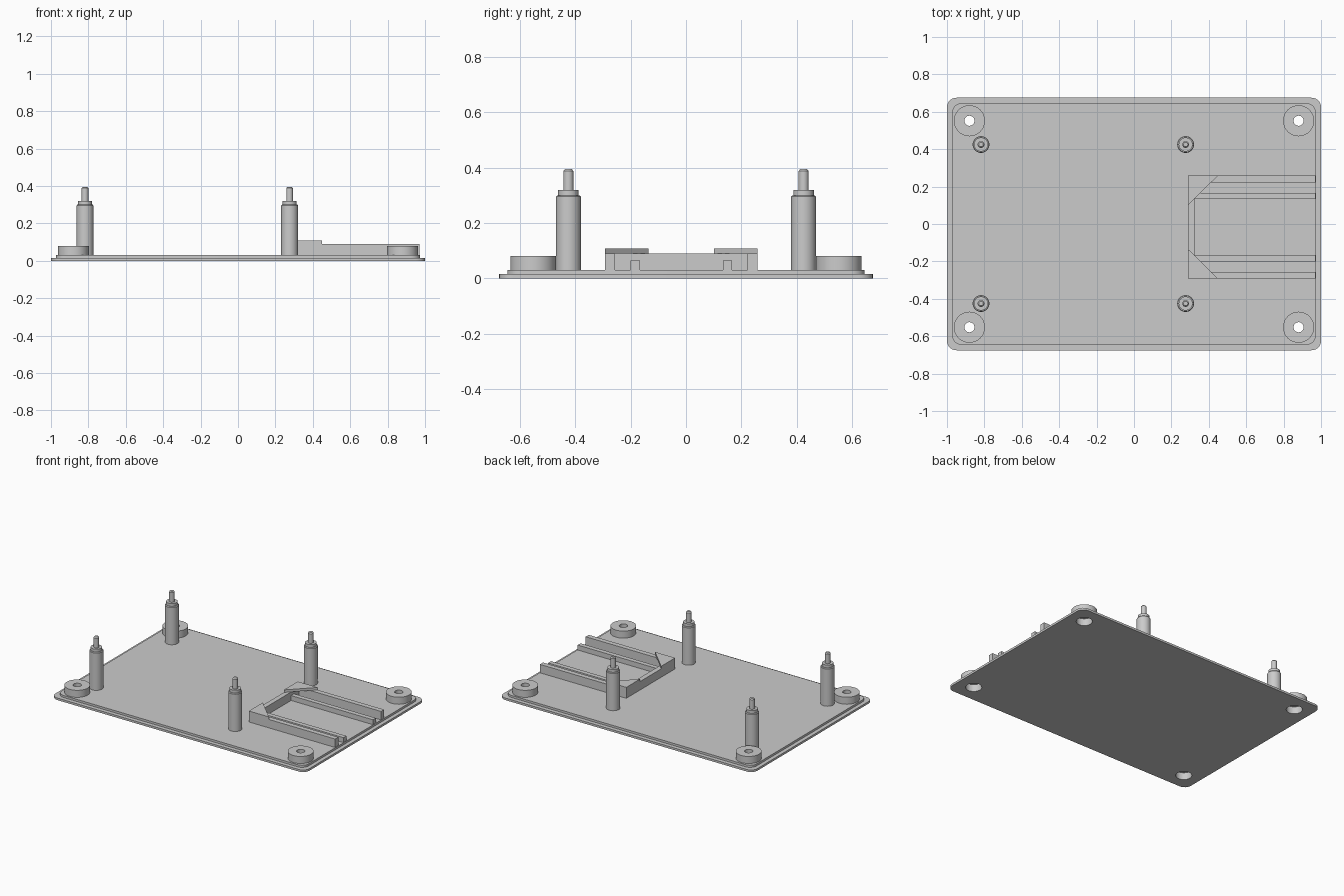
import bpy, bmesh, math

if "Cube" in bpy.data.objects:
    bpy.data.objects.remove(bpy.data.objects["Cube"], do_unlink=True)

grey = bpy.data.materials.new("plain_grey")
grey.use_nodes = True
colour = (0.6, 0.6, 0.6, 1)
grey.diffuse_color = colour
grey.node_tree.nodes["Principled BSDF"].inputs["Base Color"].default_value = colour


def make(name, bm):
    bmesh.ops.recalc_face_normals(bm, faces=bm.faces)
    mesh = bpy.data.meshes.new(name)
    bm.to_mesh(mesh)
    bm.free()
    mesh.materials.append(grey)
    obj = bpy.data.objects.new(name, mesh)
    bpy.context.collection.objects.link(obj)
    return obj


def prism(name, outline, z0, z1):
    """Extrude a flat outline between two heights."""
    bm = bmesh.new()
    face = bm.faces.new([bm.verts.new((x, y, z0)) for x, y in outline])
    top = bmesh.ops.extrude_face_region(bm, geom=[face])["geom"]
    verts = [g for g in top if isinstance(g, bmesh.types.BMVert)]
    bmesh.ops.translate(bm, verts=verts, vec=(0, 0, z1 - z0))
    return make(name, bm)


def rounded(hx, hy, r, steps=8):
    pts = []
    for q, (sx, sy) in enumerate([(1, 1), (-1, 1), (-1, -1), (1, -1)]):
        for i in range(steps + 1):
            a = math.pi / 2 * (q + i / steps)
            pts.append((sx * (hx - r) + r * math.cos(a), sy * (hy - r) + r * math.sin(a)))
    return pts


def lathe(name, centre, profile, sides=40):
    """Stack rings of (radius, height) into a capped turned part."""
    bm = bmesh.new()
    rings = []
    for r, z in profile:
        rings.append([bm.verts.new((centre[0] + r * math.cos(math.tau * i / sides),
                                    centre[1] + r * math.sin(math.tau * i / sides), z))
                      for i in range(sides)])
    for low, high in zip(rings, rings[1:]):
        for i in range(sides):
            j = (i + 1) % sides
            bm.faces.new((low[i], low[j], high[j], high[i]))
    bm.faces.new(rings[0])
    bm.faces.new(rings[-1])
    return make(name, bm)


def drill(obj, cutter):
    mod = obj.modifiers.new("hole", "BOOLEAN")
    mod.operation = "DIFFERENCE"
    mod.solver = "EXACT"
    mod.object = cutter


parts = []

# Cover plate with a raised inner step
base = prism("base_plate", rounded(1, 0.675, 0.05), 0, 0.015)
step = prism("inner_step", rounded(0.972, 0.646, 0.05), 0.012, 0.03)
parts += [base, step]

# Corner bosses with counterbored screw holes
for sx, side in ((-1, "right"), (1, "left")):
    for sy, end in ((-1, "front"), (1, "back")):
        spot = (sx * 0.88, sy * 0.552)
        boss = lathe(f"boss_{end}_{side}", spot, [(0.083, 0.02), (0.083, 0.08)])
        cutter = lathe(f"hole_cutter_{end}_{side}", spot,
                       [(0.052, -0.05), (0.052, 0.05), (0.027, 0.05), (0.027, 0.12)])
        cutter.hide_render = True
        cutter.hide_set(True)
        for obj in (base, step, boss):
            drill(obj, cutter)
        parts.append(boss)

# Standoff posts with a shoulder and a locating pin
post = [(0.045, 0.025), (0.045, 0.295), (0.041, 0.3), (0.037, 0.3), (0.037, 0.32),
        (0.018, 0.32), (0.018, 0.388), (0.012, 0.395)]
for x, side in ((-0.818, "right"), (0.276, "left")):
    for sy, end in ((-1, "front"), (1, "back")):
        parts.append(lathe(f"post_{end}_{side}", (x, sy * 0.425), post))

# Open-ended cradle: U-shaped wall, inner rails and corner retaining plates
mid, outer, inner = -0.017, 0.275, 0.24
back, inside, mouth = 0.29, 0.325, 0.97
prism("cradle_wall", [(mouth, mid + outer), (back, mid + outer), (back, mid - outer),
                      (mouth, mid - outer), (mouth, mid - inner), (inside, mid - inner),
                      (inside, mid + inner), (mouth, mid + inner)], 0.028, 0.09)
for s, end in ((-1, "front"), (1, "back")):
    a, b = mid + s * 0.15, mid + s * 0.183
    prism(f"cradle_rail_{end}", [(inside, a), (mouth, a), (mouth, b), (inside, b)], 0.028, 0.065)
    prism(f"corner_plate_{end}", [(back, mid + s * outer), (back + 0.158, mid + s * outer),
                                  (back, mid + s * 0.118)], 0.09, 0.108)

# Smooth the round surfaces and keep the edges sharp
bpy.ops.object.select_all(action="DESELECT")
for obj in parts:
    obj.select_set(True)
bpy.context.view_layer.objects.active = base
bpy.ops.object.shade_smooth_by_angle(angle=math.radians(30))
